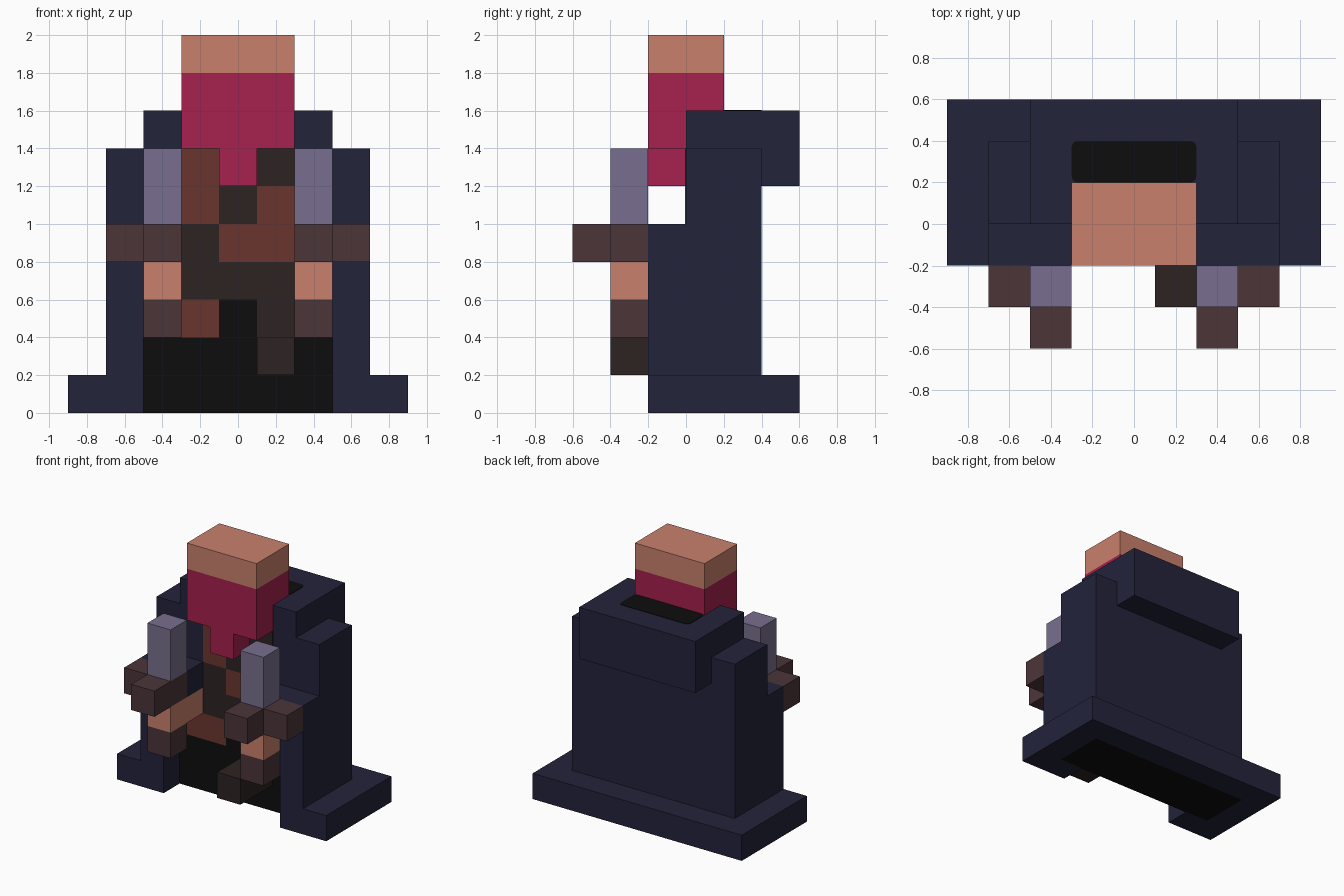
import bpy, bmesh

if "Cube" in bpy.data.objects:
    bpy.data.objects.remove(bpy.data.objects["Cube"])


def lin(c):
    c /= 255
    return c / 12.92 if c <= 0.04045 else ((c + 0.055) / 1.055) ** 2.4


def material(name, r, g, b):
    m = bpy.data.materials.new(name)
    m.diffuse_color = (lin(r), lin(g), lin(b), 1)
    m.use_nodes = True
    m.node_tree.nodes["Principled BSDF"].inputs["Base Color"].default_value = m.diffuse_color
    return m


NAVY = material("navy cloth", 35, 35, 59)
BLACK = material("black lining", 13, 13, 13)
SKIN = material("skin", 201, 128, 108)
CRIMSON = material("crimson cloth", 166, 33, 78)
BLADE = material("lavender steel", 121, 111, 142)
MAUVE = material("mauve brown", 75, 53, 57)
RUST = material("red brown leather", 107, 53, 45)
DARK = material("dark brown leather", 45, 35, 34)


def add_box(bm, x, y, z, mat=0):
    """Add an axis-aligned box given as (min, max) ranges."""
    v = [bm.verts.new((a, b, c)) for a in x for b in y for c in z]
    for idx in ((0, 1, 3, 2), (4, 6, 7, 5), (0, 4, 5, 1),
                (2, 3, 7, 6), (0, 2, 6, 4), (1, 5, 7, 3)):
        bm.faces.new([v[i] for i in idx]).material_index = mat


def finish(name, bm, mats, mirror=False):
    bmesh.ops.recalc_face_normals(bm, faces=bm.faces)
    me = bpy.data.meshes.new(name)
    bm.to_mesh(me)
    bm.free()
    for m in mats:
        me.materials.append(m)
    ob = bpy.data.objects.new(name, me)
    bpy.context.collection.objects.link(ob)
    if mirror:
        ob.modifiers.new("Mirror", "MIRROR")
    return ob


def box(name, x, y, z, mat, mirror=False):
    bm = bmesh.new()
    add_box(bm, x, y, z)
    return finish(name, bm, [mat], mirror)


def extrude(name, profile, axis, lo, hi, mat):
    """Extrude a 2D profile along x (profile is y,z) or z (profile is x,y)."""
    bm = bmesh.new()
    if axis == "x":
        pts, step = [(lo, a, b) for a, b in profile], (hi - lo, 0, 0)
    else:
        pts, step = [(a, b, lo) for a, b in profile], (0, 0, hi - lo)
    f = bm.faces.new([bm.verts.new(p) for p in pts])
    new = bmesh.ops.extrude_face_region(bm, geom=[f])["geom"]
    bmesh.ops.translate(bm, vec=step, verts=[g for g in new if isinstance(g, bmesh.types.BMVert)])
    # the extrude may drop the starting cap's twin, so keep both ends closed
    bmesh.ops.holes_fill(bm, edges=bm.edges[:], sides=0)
    return finish(name, bm, [mat])


# Cloak body, its underside shows the black lining
bm = bmesh.new()
add_box(bm, (-0.7, 0.7), (0, 0.4), (0, 1.4))
for f in bm.faces:
    f.material_index = int(f.calc_center_median().z < 0.01)
finish("cloak_body", bm, [NAVY, BLACK])

# Cloak hem: U shape around the body
hem = [(-0.9, -0.2), (-0.5, -0.2), (-0.5, 0), (-0.7, 0), (-0.7, 0.4), (0.7, 0.4),
       (0.7, 0), (0.5, 0), (0.5, -0.2), (0.9, -0.2), (0.9, 0.6), (-0.9, 0.6)]
extrude("cloak_hem", hem, "z", 0, 0.2, NAVY)

# Front flaps and sleeves
box("cloak_flap", (0.5, 0.7), (-0.2, 0), (0.2, 1.0), NAVY, True)
box("sleeve", (0.3, 0.5), (-0.2, 0), (0.8, 1.0), NAVY, True)

# Lowered hood hanging over the back
hood = [(0, 1.4), (0.4, 1.4), (0.4, 1.2), (0.6, 1.2), (0.6, 1.6), (0, 1.6)]
extrude("hood", hood, "x", -0.5, 0.5, NAVY)

# Black hood opening, a thin plate with softened corners
bm = bmesh.new()
add_box(bm, (-0.3, 0.3), (0.2, 0.4), (1.598, 1.603))
upright = [e for e in bm.edges if abs(e.verts[0].co.z - e.verts[1].co.z) > 0.001]
bmesh.ops.bevel(bm, geom=upright, offset=0.03, segments=3, profile=0.5, affect="EDGES")
finish("hood_opening", bm, [BLACK])

# Clothes on the front, painted cell by cell from top to bottom
pattern = [".RDD.", ".RDR.", ".DRR.", ".DDD.", "RRKDD", "KKKKK", "KKKKK"]
bm = bmesh.new()
for row, line in enumerate(pattern):
    for col, key in enumerate(line):
        if key != ".":
            x, z = -0.5 + 0.2 * col, 1.2 - 0.2 * row
            add_box(bm, (x, x + 0.2), (-0.004, 0), (z, z + 0.2), "RDK".index(key))
finish("front_clothes", bm, [RUST, DARK, BLACK])

# Head, face covering and its pointed tip
box("scalp", (-0.3, 0.3), (-0.2, 0.2), (1.8, 2.0), SKIN)
box("face_wrap", (-0.3, 0.3), (-0.2, 0.2), (1.4, 1.8), CRIMSON)
box("face_wrap_tip", (-0.1, 0.1), (-0.2, 0), (1.2, 1.4), CRIMSON)

# Raised foot
box("foot", (0.1, 0.3), (-0.4, 0), (0.2, 0.4), DARK)

# Arms holding a pair of daggers
box("forearm", (0.3, 0.5), (-0.4, 0), (0.6, 0.8), SKIN, True)
box("dagger_pommel", (0.3, 0.5), (-0.4, -0.2), (0.4, 0.6), MAUVE, True)
box("dagger_guard", (0.3, 0.5), (-0.6, -0.2), (0.8, 1.0), MAUVE, True)
box("dagger_side_guard", (0.5, 0.7), (-0.4, -0.2), (0.8, 1.0), MAUVE, True)
box("dagger_blade", (0.3, 0.5), (-0.4, -0.2), (1.0, 1.4), BLADE, True)
